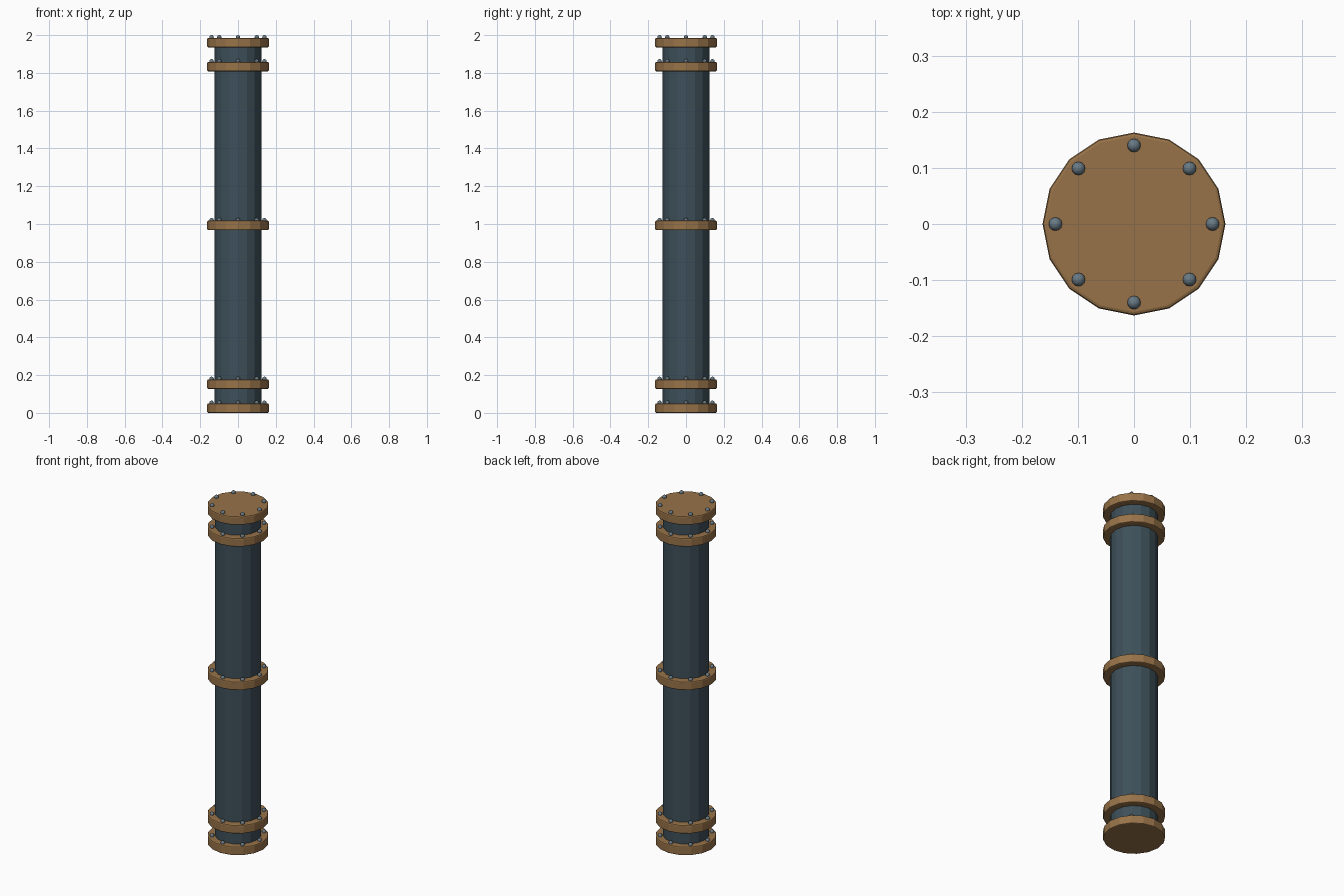
import bpy
import math

cube = bpy.data.objects.get("Cube")
if cube:
    bpy.data.objects.remove(cube)


def material(name, srgb):
    color = [(c / 255) ** 2.2 for c in srgb] + [1]
    mat = bpy.data.materials.new(name)
    mat.use_nodes = True
    mat.diffuse_color = color
    mat.node_tree.nodes["Principled BSDF"].inputs["Base Color"].default_value = color
    return mat


STEEL = material("dark blue steel", (64, 81, 90))
BRASS = material("aged bronze", (150, 114, 74))
BOLT = material("grey bolt steel", (104, 121, 131))

HEIGHT = 1.985
THICK = 0.05
SIDES = 16


def cylinder(name, radius, bottom, top, mat):
    bpy.ops.mesh.primitive_cylinder_add(
        vertices=SIDES, radius=radius, depth=top - bottom,
        location=(0, 0, (bottom + top) / 2))
    obj = bpy.context.object
    obj.name = name
    obj.data.materials.append(mat)
    return obj


# Main pipe, ending inside the two end flanges
cylinder("pipe", 0.124, 0.01, HEIGHT - 0.01, STEEL)

# Flanges with a softened rim, each carrying a ring of bolts on its top
flanges = {
    "bottom_flange": 0,
    "lower_flange": 0.127,
    "middle_flange": (HEIGHT - THICK) / 2,
    "upper_flange": HEIGHT - 0.127 - THICK,
    "top_flange": HEIGHT - THICK,
}
bolt_mesh = None
for name, z in flanges.items():
    flange = cylinder(name, 0.163, z, z + THICK, BRASS)
    bevel = flange.modifiers.new("rim", "BEVEL")
    bevel.width = 0.006
    bevel.segments = 2
    bevel.limit_method = 'ANGLE'
    bevel.angle_limit = math.radians(40)

    for i in range(8):
        angle = i * math.tau / 8
        spot = (0.14 * math.cos(angle), 0.14 * math.sin(angle), z + THICK + 0.003)
        if bolt_mesh is None:
            bpy.ops.mesh.primitive_uv_sphere_add(segments=12, ring_count=8, radius=0.012)
            bolt = bpy.context.object
            bpy.ops.object.shade_smooth()
            bolt_mesh = bolt.data
            bolt_mesh.materials.append(BOLT)
        else:
            bolt = bpy.data.objects.new("bolt", bolt_mesh)
            bpy.context.collection.objects.link(bolt)
        bolt.name = f"{name}_bolt_{i + 1}"
        bolt.location = spot
